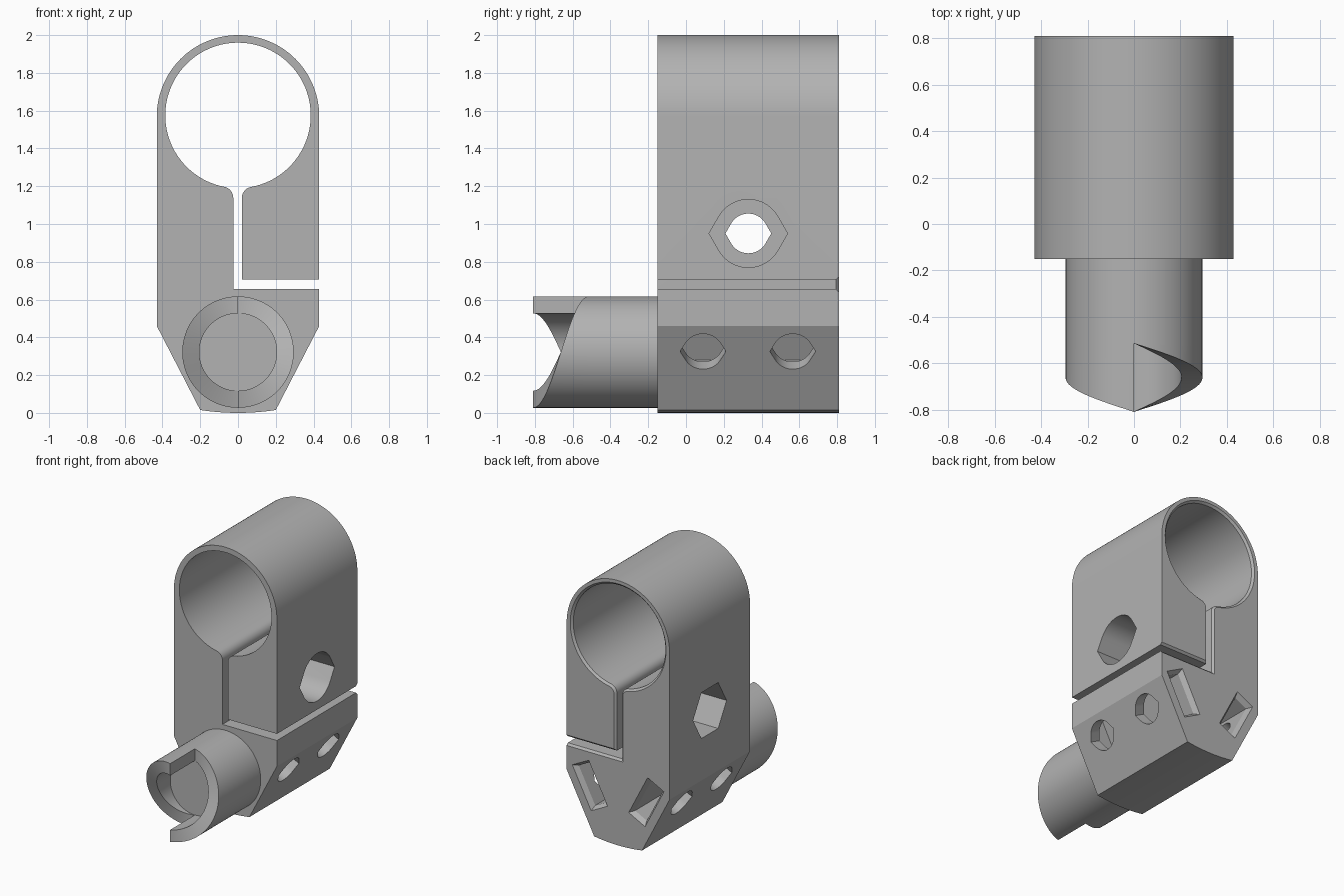
import bpy, bmesh
from math import sin, cos, pi, sqrt, atan2, radians
from mathutils import Vector

if "Cube" in bpy.data.objects:
    bpy.data.objects.remove(bpy.data.objects["Cube"])

grey = bpy.data.materials.new("plain_grey")
grey.use_nodes = True
grey.diffuse_color = (0.45, 0.45, 0.45, 1)
grey.node_tree.nodes["Principled BSDF"].inputs["Base Color"].default_value = grey.diffuse_color

FRONT, BACK = -0.15, 0.81


def finish(name, bm):
    bmesh.ops.remove_doubles(bm, verts=bm.verts, dist=1e-5)
    bmesh.ops.recalc_face_normals(bm, faces=bm.faces)
    mesh = bpy.data.meshes.new(name)
    bm.to_mesh(mesh)
    bm.free()
    mesh.materials.append(grey)
    ob = bpy.data.objects.new(name, mesh)
    bpy.context.collection.objects.link(ob)
    return ob


def loft(name, loops):
    """Closed solid through matching loops of 3D points."""
    bm = bmesh.new()
    rings = [[bm.verts.new(p) for p in loop] for loop in loops]
    n = len(rings[0])
    for a, b in zip(rings, rings[1:]):
        for i in range(n):
            j = (i + 1) % n
            bm.faces.new((a[i], a[j], b[j], b[i]))
    bm.faces.new(rings[0])
    bm.faces.new(rings[-1])
    return finish(name, bm)


def arc(cx, cz, r, a0, a1, n):
    return [(cx + r * cos(a0 + (a1 - a0) * i / n), cz + r * sin(a0 + (a1 - a0) * i / n))
            for i in range(n + 1)]


def at_y(profile, y):
    return [(x, y, z) for x, z in profile]


def cut(target, cutter):
    cutter.hide_render = True
    mod = target.modifiers.new("cut", 'BOOLEAN')
    mod.operation = 'DIFFERENCE'
    mod.solver = 'EXACT'
    mod.object = cutter
    graph = bpy.context.evaluated_depsgraph_get()
    mesh = bpy.data.meshes.new_from_object(target.evaluated_get(graph))
    target.modifiers.clear()
    target.data = mesh
    bpy.data.objects.remove(cutter)


def bore(name, profile, start, end, up):
    """Extrude a (y, v) profile from start to end; v runs along up."""
    start, end, up = Vector(start), Vector(end), Vector(up)
    ring = [Vector((0, u, 0)) + up * v for u, v in profile]
    return loft(name, [[start + p for p in ring], [end + p for p in ring]])


def pointed_hole(r):
    """Round hole with a roof point on each side."""
    tip = r / cos(pi / 6)
    return (arc(0, 0, r, pi / 6, 5 * pi / 6, 24) + [(-tip, 0)]
            + arc(0, 0, r, 7 * pi / 6, 11 * pi / 6, 24) + [(tip, 0)])


def opening(g):
    """Bore, filleted slit and side slot, grown by g."""
    R, f, cz = 0.385 + g, 0.06 - g, 1.575
    xl, xr = -0.025 - g, 0.02 + g
    zl, zr = (cz - sqrt((R + f) ** 2 - x * x) for x in (xl - f, xr + f))
    ar = atan2(zr - cz, xr + f)
    al = atan2(zl - cz, xl - f) + 2 * pi
    return ([(0.6, 0.705 + g), (xr, 0.705 + g)]
            + arc(xr + f, zr, f, pi, ar + pi, 8)
            + arc(0, cz, R, ar, al, 96)[1:-1]
            + arc(xl - f, zl, f, al - pi, 0, 8)
            + [(xl, 0.655 - g), (0.6, 0.655 - g)])


# Clamp body: round top, straight sides, tapered foot with a slightly curved base
half = radians(8.65)
outline = (arc(0, 1.57, 0.43, 0, pi, 64) + [(-0.43, 0.46)]
           + arc(0, 1.33, 1.33, -pi / 2 - half, -pi / 2 + half, 12) + [(0.43, 0.46)])
body = loft("clamp_body", [at_y(outline, FRONT), at_y(outline, BACK)])

# Bore with slit, its back rim chamfered
cut(body, loft("opening_cutter", [at_y(opening(0), -0.3), at_y(opening(0), 0.795),
                                  at_y(opening(0.018), 0.813)]))

# Clamp bolt hole, head recess and hexagonal nut recess
cy, cz = 0.33, 0.95
up = (0, 0, 1)
cut(body, bore("bolt_cutter", pointed_hole(0.105), (-0.6, cy, cz), (0.6, cy, cz), up))
cut(body, bore("head_cutter", pointed_hole(0.18), (0.11, cy, cz), (0.6, cy, cz), up))
cut(body, bore("nut_cutter", arc(0, 0, 0.2, 0, 5 * pi / 3, 5), (-0.6, cy, cz), (-0.11, cy, cz), up))

# Nut slots from the back and set screw holes through the tapered faces
for s in (1, -1):
    normal = Vector((0.888 * s, 0, -0.459))
    along = Vector((0.459 * s, 0, 0.888))
    face = Vector((0.36 * s, 0, 0.325))
    mid = face - normal * 0.14

    def slot(length, width, y):
        return [mid + along * length / 2 * a + normal * width / 2 * b + Vector((0, y, 0))
                for a, b in ((1, 1), (1, -1), (-1, -1), (-1, 1))]

    cut(body, loft("slot_cutter", [slot(0.3, 0.11, -0.04), slot(0.3, 0.11, 0.775),
                                   slot(0.35, 0.16, 0.815)]))
    for y in (0.09, 0.565):
        offset = Vector((0, y, 0))
        cut(body, bore("screw_cutter", pointed_hole(0.105), face + normal * 0.1 + offset,
                       face - normal * 0.19 + offset, along))

# Stub tube with two helical teeth around a shallow socket
Z, RO, RI, ROOT, TIP, N = 0.322, 0.295, 0.205, -0.515, -0.81, 48
bm = bmesh.new()


def point(r, a, y):
    return bm.verts.new((r * sin(a), y, Z + r * cos(a)))


def quad(*pts):
    bm.faces.new([point(*p) for p in pts])


for start in (0, pi):
    for i in range(N):
        a, b = start + pi * i / N, start + pi * (i + 1) / N
        ya, yb = (ROOT + (TIP - ROOT) * k / N for k in (i, i + 1))
        quad((RO, a, ya), (RO, b, yb), (RI, b, yb), (RI, a, ya))
        quad((RO, a, ya), (RO, b, yb), (RO, b, ROOT), (RO, a, ROOT)) if i else \
            bm.faces.new([point(RO, a, ya), point(RO, b, yb), point(RO, b, ROOT)])
        quad((RI, a, ya), (RI, b, yb), (RI, b, ROOT), (RI, a, ROOT)) if i else \
            bm.faces.new([point(RI, a, ya), point(RI, b, yb), point(RI, b, ROOT)])
        quad((RO, a, ROOT), (RO, b, ROOT), (RO, b, -0.12), (RO, a, -0.12))
    quad((RO, start, ROOT), (RO, start, TIP), (RI, start, TIP), (RI, start, ROOT))
for r, y in ((RI, ROOT), (RO, -0.12)):
    bm.faces.new([point(r, pi * i / N, y) for i in range(2 * N)])
tube = finish("toothed_tube", bm)

# Smooth the curved walls, keep edges crisp
bpy.ops.object.select_all(action='DESELECT')
for ob in (body, tube):
    ob.select_set(True)
bpy.context.view_layer.objects.active = body
bpy.ops.object.shade_smooth_by_angle(angle=radians(25))
